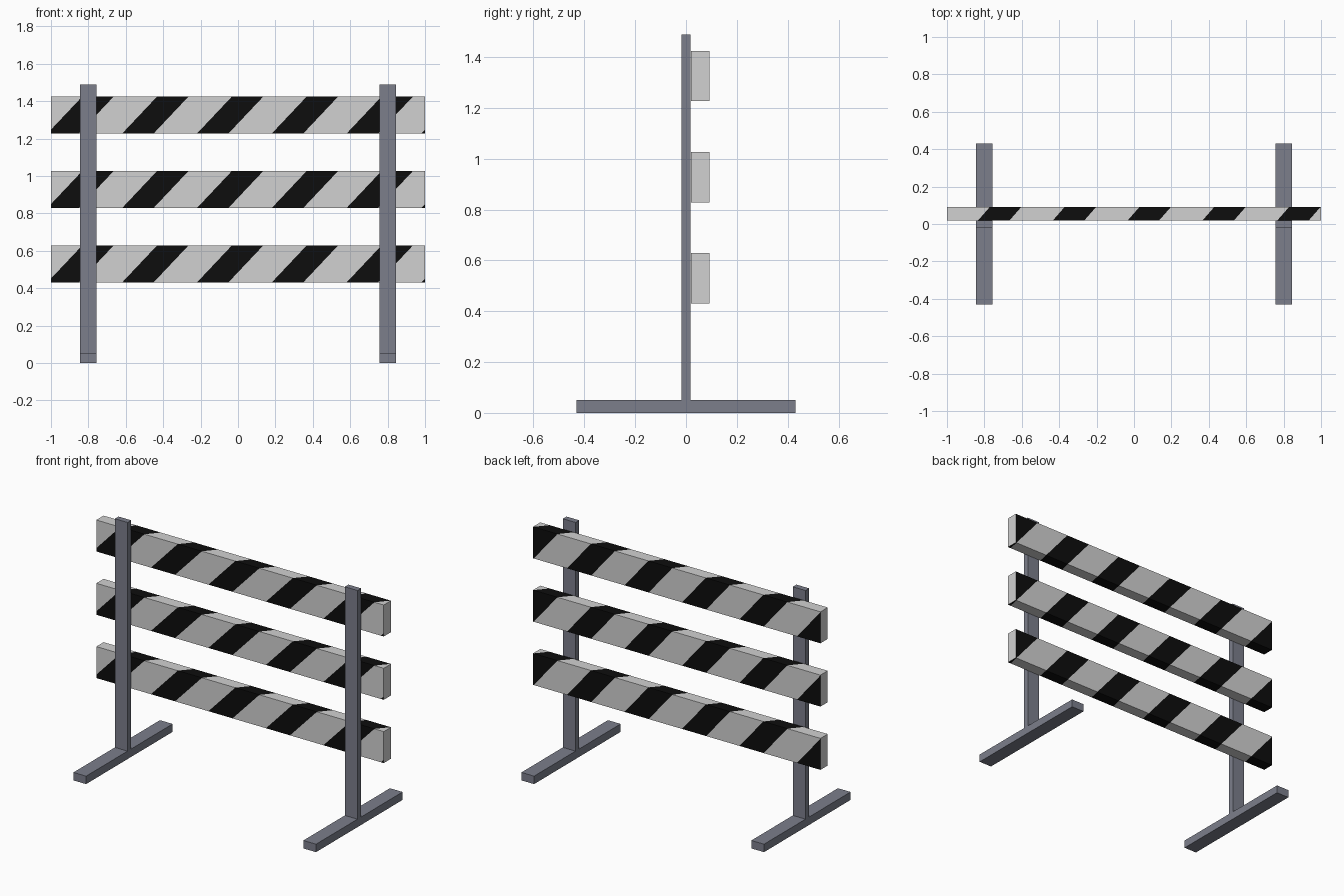
import bpy, bmesh

if "Cube" in bpy.data.objects:
    bpy.data.objects.remove(bpy.data.objects["Cube"])


def material(name, rgb):
    m = bpy.data.materials.new(name)
    m.diffuse_color = (*rgb, 1.0)
    m.use_nodes = True
    m.node_tree.nodes["Principled BSDF"].inputs["Base Color"].default_value = m.diffuse_color
    return m


STEEL = material("grey steel", (0.20, 0.21, 0.26))
PALE = material("pale grey", (0.64, 0.64, 0.64))
BLACK = material("black", (0.004, 0.004, 0.004))


def add_object(name, bm, mats):
    bmesh.ops.recalc_face_normals(bm, faces=bm.faces[:])
    me = bpy.data.meshes.new(name)
    bm.to_mesh(me)
    bm.free()
    for m in mats:
        me.materials.append(m)
    ob = bpy.data.objects.new(name, me)
    bpy.context.collection.objects.link(ob)
    return ob


def box(name, x, y, z, mat):
    bm = bmesh.new()
    bmesh.ops.create_cube(bm, size=1)
    for v in bm.verts:
        v.co = [lo + (c + 0.5) * (hi - lo) for c, (lo, hi) in zip(v.co, (x, y, z))]
    return add_object(name, bm, [mat])


PERIOD, WIDTH = 0.40, 0.168


def striped_board(name, z0, z1, y0=0.02, y1=0.092):
    # Skewed rings mark the stripe edges, winding round the board as a spiral
    corners = [(y0, z0, -0.62), (y0, z1, -0.433), (y1, z1, -0.37), (y1, z0, -0.205)]
    bm = bmesh.new()
    rings = []
    for k in range(-4, 6):
        for off in (0.0, WIDTH):
            rings.append([bm.verts.new((p + k * PERIOD + off, y, z))
                          for y, z, p in corners])
    for j in range(len(rings) - 1):
        for i in range(4):
            # the underside joins up with the next stripe along
            s = j + 2 if i == 3 else j
            if s + 1 >= len(rings):
                continue
            n = (i + 1) % 4
            f = bm.faces.new((rings[j][i], rings[s][n], rings[s + 1][n], rings[j + 1][i]))
            f.material_index = 1 if j % 2 == 0 else 0
    # Trim to length and cap the ends in pale grey
    for side in (-1, 1):
        cut = bmesh.ops.bisect_plane(
            bm, geom=bm.verts[:] + bm.edges[:] + bm.faces[:], dist=1e-5,
            plane_co=(side, 0, 0), plane_no=(side, 0, 0), clear_outer=True)
        edges = [e for e in cut["geom_cut"] if isinstance(e, bmesh.types.BMEdge)]
        for f in bmesh.ops.edgeloop_fill(bm, edges=edges)["faces"]:
            f.material_index = 0
    return add_object(name, bm, [PALE, BLACK])


# Uprights and feet
for label, cx in (("left", -0.80), ("right", 0.80)):
    xs = (cx - 0.044, cx + 0.044)
    box(label + "_post", xs, (-0.018, 0.018), (0.05, 1.488), STEEL)
    box(label + "_foot", xs, (-0.43, 0.43), (0.0, 0.05), STEEL)

# Three striped boards behind the posts
for label, z in (("lower", 0.43), ("middle", 0.828), ("upper", 1.226)):
    striped_board(label + "_board", z, z + 0.198)
